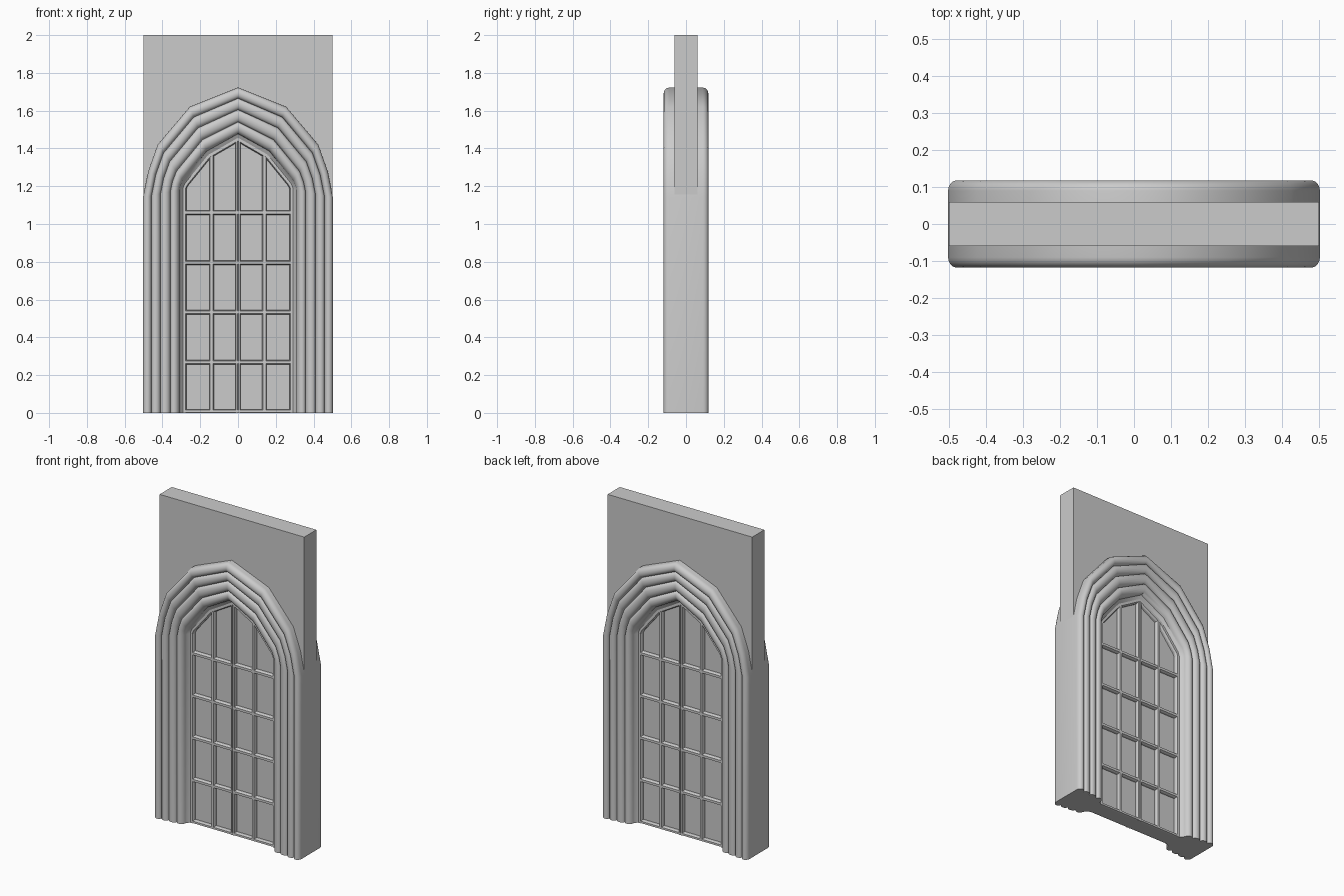
import bpy, bmesh, math
from mathutils import Vector

if "Cube" in bpy.data.objects:
    bpy.data.objects.remove(bpy.data.objects["Cube"])

# Half outlines of the arch (x, z), jamb foot to apex
OUTER = [(.503, 0), (.503, 1.14), (.475, 1.28), (.425, 1.42), (.255, 1.62), (0, 1.722)]
INNER = [(.287, 0), (.287, 1.185), (.284, 1.195), (.277, 1.21), (.155, 1.36), (0, 1.45)]


def path(t):
    """Full outline right foot -> apex -> left foot, blended outer to inner."""
    half = [(a[0] + (b[0] - a[0]) * t, a[1] + (b[1] - a[1]) * t) for a, b in zip(OUTER, INNER)]
    return half + [(-x, z) for x, z in reversed(half[:-1])]


def finish(name, bm, smooth=None):
    bmesh.ops.recalc_face_normals(bm, faces=bm.faces)
    me = bpy.data.meshes.new(name)
    bm.to_mesh(me)
    bm.free()
    ob = bpy.data.objects.new(name, me)
    bpy.context.collection.objects.link(ob)
    if smooth:
        bpy.ops.object.select_all(action='DESELECT')
        ob.select_set(True)
        bpy.context.view_layer.objects.active = ob
        bpy.ops.object.shade_smooth_by_angle(angle=math.radians(smooth))
    return ob


def skin(bm, rings):
    """Join closed rings of points into a capped tube."""
    vs = [[bm.verts.new(p) for p in r] for r in rings]
    n = len(vs[0])
    for a, b in zip(vs, vs[1:]):
        for i in range(n):
            j = (i + 1) % n
            bm.faces.new((a[i], a[j], b[j], b[i]))
    bm.faces.new(vs[0])
    bm.faces.new(vs[-1])


def slab(name, outline, y):
    bm = bmesh.new()
    skin(bm, [[(x, s * y, z) for x, z in outline] for s in (-1, 1)])
    return finish(name, bm)


# Moulded arch: four rolls on each face, swept along the outline
edges = [0, .21, .43, .67, .90]
valleys = [.09, .095, .09, .084, .066]
peaks = [.118, .114, .109, .102]
prof = []
for i in range(4):
    for k in range(8):
        u = k / 8
        base = valleys[i] + (valleys[i + 1] - valleys[i]) * u
        mid = (valleys[i] + valleys[i + 1]) / 2
        t = edges[i] + (edges[i + 1] - edges[i]) * (1 - math.cos(math.pi * u)) / 2
        prof.append((t, base + (peaks[i] - mid) * math.sin(math.pi * u)))
prof += [(.90, .066), (1, .05)]
loop = [(t, -y) for t, y in prof] + [(t, y) for t, y in reversed(prof)]
paths = [path(t) for t, _ in loop]
bm = bmesh.new()
skin(bm, [[(p[i][0], y, p[i][1]) for p, (_, y) in zip(paths, loop)]
          for i in range(len(paths[0]))])
finish("arch_moulding", bm, 45)

# Wall panel above the springing line
slab("wall", [(-.5, 1.14), (-.5, 2), (.5, 2), (.5, 1.14)] + path(.5)[1:-1], .06)

# Glass sheet filling the opening
slab("glass", path(.98), .03)


# Lattice bars with chamfered section
def bar(bm, a, b, w, d):
    a, b = Vector((a[0], 0, a[1])), Vector((b[0], 0, b[1]))
    side = (b - a).normalized().cross(Vector((0, 1, 0)))
    sec = [(-1, -.8), (-.6, -1), (.6, -1), (1, -.8), (1, .8), (.6, 1), (-.6, 1), (-1, .8)]
    skin(bm, [[p + side * u * w + Vector((0, v * d, 0)) for u, v in sec] for p in (a, b)])


bm = bmesh.new()
for s in (-1, 1):
    bar(bm, (s * .14, .005), (s * .14, 1.37), .012, .053)
    bar(bm, (s * .007, 0), (s * .007, 1.44), .007, .053)
for z in (.268, .533, .795, 1.06):
    bar(bm, (-.287, z), (.287, z), .0125, .052)
finish("lattice_bars", bm)

# Frame following the opening edge
bm = bmesh.new()
bar(bm, (-.287, .008), (.287, .008), .01, .053)
rim = path(1)
for a, b in zip(rim, rim[1:]):
    bar(bm, a, b, .014, .054)
for v in bm.verts:
    v.co.z = max(v.co.z, 0)
finish("window_frame", bm)
